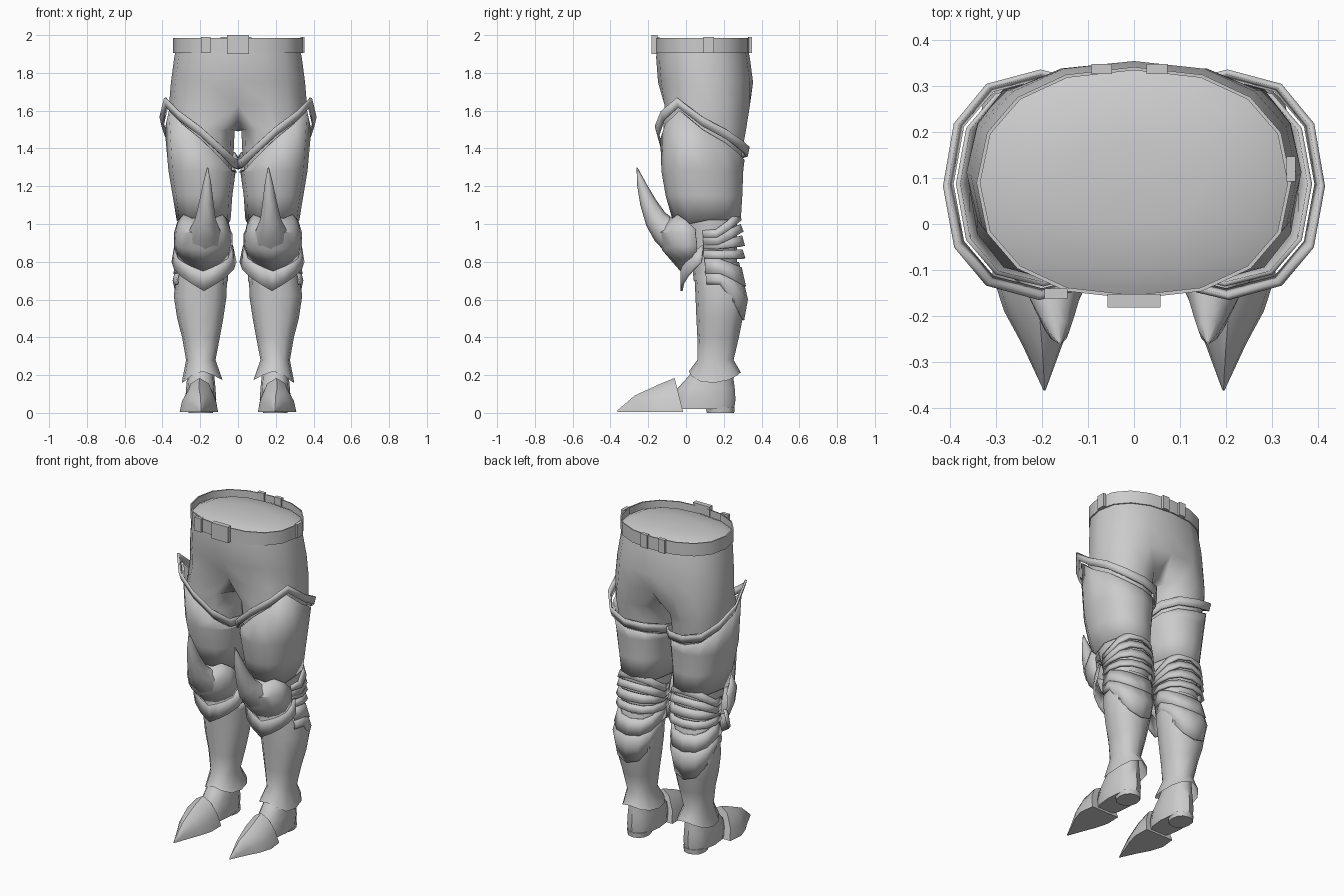
import bpy, bmesh, math
from mathutils import Vector

if "Cube" in bpy.data.objects:
    bpy.data.objects.remove(bpy.data.objects["Cube"])

grey = bpy.data.materials.new("plain_grey")
grey.diffuse_color = (0.6, 0.6, 0.6, 1)
grey.use_nodes = True
grey.node_tree.nodes["Principled BSDF"].inputs["Base Color"].default_value = grey.diffuse_color


def finish(name, bm, thick=0, angle=40, mirror=True):
    """Turn a bmesh into a smooth shaded object, optionally mirrored to the other leg."""
    bmesh.ops.recalc_face_normals(bm, faces=bm.faces)
    me = bpy.data.meshes.new(name)
    bm.to_mesh(me)
    bm.free()
    me.materials.append(grey)
    ob = bpy.data.objects.new(name, me)
    bpy.context.collection.objects.link(ob)
    bpy.ops.object.select_all(action='DESELECT')
    ob.select_set(True)
    bpy.context.view_layer.objects.active = ob
    bpy.ops.object.shade_smooth_by_angle(angle=math.radians(angle))
    if thick:
        m = ob.modifiers.new("thickness", 'SOLIDIFY')
        m.thickness = thick
        m.offset = -1
    if mirror:
        m = ob.modifiers.new("other_leg", 'MIRROR')
        m.use_mirror_merge = False
    return ob


def oval(cx, rx, y0, y1, deg, power=2.3):
    """Point on a rounded-box outline; 0 is outward, 90 is the back."""
    c, s = math.cos(math.radians(deg)), math.sin(math.radians(deg))
    e = 2 / power
    return (cx + rx * math.copysign(abs(c) ** e, c),
            (y0 + y1) / 2 + (y1 - y0) / 2 * math.copysign(abs(s) ** e, s))


def bridge(bm, a, b, closed=True):
    n = len(a)
    for i in range(n if closed else n - 1):
        j = (i + 1) % n
        bm.faces.new((a[i], a[j], b[j], b[i]))


def shell(name, rows, angles, closed=True, caps=False, thick=0, power=2.3, mirror=True):
    """Loft rows of (z or list of z, cx, rx, y0, y1) along the given angles."""
    bm = bmesh.new()
    rings = []
    for z, cx, rx, y0, y1 in rows:
        zs = z if isinstance(z, list) else [z] * len(angles)
        rings.append([bm.verts.new((*oval(cx, rx, y0, y1, a, power), zz))
                      for a, zz in zip(angles, zs)])
    for a, b in zip(rings, rings[1:]):
        bridge(bm, a, b, closed)
    if caps:
        bm.faces.new(rings[0])
        bm.faces.new(rings[-1])
    return finish(name, bm, thick, mirror=mirror)


def box(name, x, y, z, size, mirror=False):
    bm = bmesh.new()
    bmesh.ops.create_cube(bm, size=1)
    for v in bm.verts:
        v.co = Vector((x, y, z)) + v.co * Vector(size)
    return finish(name, bm, mirror=mirror)


A12 = [i * 30 for i in range(12)]
A16 = [i * 22.5 for i in range(16)]

# Trousers: hip rings that split into two leg tubes at the crotch
bm = bmesh.new()
prev = None
for z, rx, y0, y1 in [(1.94, .325, -.155, .325), (1.88, .338, -.158, .338),
                      (1.75, .355, -.148, .355), (1.63, .365, -.13, .355)]:
    ring = [bm.verts.new((*oval(0, rx, y0, y1, a), z)) for a in A16]
    if prev:
        bridge(bm, prev, ring)
    prev = ring
prev[12].co.y, prev[4].co.y = -.10, .335
mid = [bm.verts.new((0, y, z)) for y, z in [(.22, 1.52), (.10, 1.49), (-.02, 1.52)]]
for side in (1, -1):
    half = [prev[(12 + i * side) % 16] for i in range(9)]
    top = half + mid
    for z, cx, rx, y0, y1 in [(1.5, .19, .172, -.12, .318), (1.4, .187, .165, -.115, .30),
                              (1.2, .185, .145, -.09, .28)]:
        ring = []
        for i in range(12):
            x, y = oval(cx, rx, y0, y1, -120 + 30 * i)
            ring.append(bm.verts.new((side * x, y, z)))
        bridge(bm, top, ring)
        top = ring
finish("trousers", bm, angle=60, mirror=False)

# Belt with domed waist cap, buckle and loops
shell("belt", [(1.905, 0, .335, -.155, .335), (1.905, 0, .343, -.163, .342),
               (1.985, 0, .343, -.163, .342), (1.985, 0, .335, -.155, .335)],
      A16, mirror=False)
shell("waist_cap", [(1.94, 0, .337, -.157, .337), (1.965, 0, .28, -.11, .29),
                    (1.98, 0, .15, 0, .18), (1.983, 0, .03, .08, .1)],
      A16, caps=True, mirror=False)
box("buckle", 0, -.167, 1.95, (.115, .03, .1))
box("front_loop", -.17, -.151, 1.948, (.05, .022, .085))
for x in (.05, -.07):
    box("back_loop", x, .338, 1.948, (.045, .022, .085))
box("side_loop", .342, .12, 1.948, (.02, .055, .085))

# Thigh armour with a raised slanting rim
rim = [1.57, 1.50, 1.44, 1.41, 1.40, 1.38, 1.34, 1.35, 1.42, 1.52, 1.60, 1.67]
low = [z - .05 for z in rim]
shell("thigh_rim", [(low, .200, .193, -.140, .315), (rim, .203, .202, -.155, .325)],
      A12, thick=.012)
shell("thigh_armour", [([z - .02 for z in low], .198, .190, -.136, .310),
                       (1.28, .190, .178, -.130, .303), (1.15, .188, .158, -.108, .298),
                       ([1.02] * 7 + [1.0] * 5, .182, .143, -.065, .29)], A12, thick=.01)

# Knee and lower leg under the plates
shell("inner_leg", [(1.12, .182, .14, -.06, .27), (1.0, .182, .135, -.02, .27),
                    (.85, .182, .13, .03, .27), (.7, .19, .12, .04, .27)], A12, caps=True)

# Knee cup: front half arc closing around the joint
F = [180 + 22.5 * i for i in range(9)]


def arch(side, centre):
    return [side + (centre - side) * (1 - abs(i - 4) / 4) for i in range(9)]


shell("knee_cup", [([.97, 1.02, 1.05, 1.03, 1.04, 1.03, 1.05, 1.02, .97], .185, .145, -.085, .19),
                   (arch(.95, .96), .185, .155, -.15, .25),
                   (arch(.89, .86), .185, .155, -.125, .24),
                   (arch(.84, .75), .185, .143, -.03, .14)],
      F, closed=False, thick=.012, power=2)

# Knee spike swept up from the cup to a point
bm = bmesh.new()
prev = None
for x, w, fy, fz, by, bz in [(.178, .105, -.09, .83, 0, 1.02), (.176, .08, -.165, .91, -.07, 1.03),
                             (.173, .055, -.21, .99, -.11, 1.06), (.168, .038, -.242, 1.1, -.16, 1.13),
                             (.164, .024, -.258, 1.2, -.205, 1.205), (.161, .003, -.262, 1.3, -.257, 1.3)]:
    ring = []
    for i in range(8):
        t = i * math.pi / 4
        k = (1 + math.cos(t)) / 2
        ring.append(bm.verts.new((x + w * math.sin(t), by + (fy - by) * k, bz + (fz - bz) * k)))
    if prev:
        bridge(bm, prev, ring)
    prev = ring
bm.faces.new(prev)
finish("knee_spike", bm, angle=50)

# Chevron plate below the knee
shell("knee_chevron", [(arch(.89, .76), .182, .155, -.03, .21),
                       (arch(.80, .645), .18, .172, -.03, .19)],
      F, closed=False, thick=.012, power=2)

# Straps wrapping the back of the knee
B = [-30 + 30 * i for i in range(9)]


def sag(side, back):
    return [side + (back - side) * max(0, math.sin(math.radians(a))) for a in B]


for s0, b0, s1, b1, flare in [(.97, 1.07, .93, 1.02, .295), (.95, 1.0, .89, .96, .305),
                              (.91, .94, .87, .885, .312), (.86, .865, .82, .82, .315)]:
    shell("knee_strap", [(sag(s0, b0), .184, .138, .03, flare - .015),
                         (sag(s1, b1), .184, .150, .03, flare)],
          B, closed=False, thick=.015)

# Calf plates overlapping down the back
shell("upper_calf_plate", [(sag(.82, .77), .186, .138, .04, .295),
                           (sag(.74, .67), .196, .146, .04, .318)],
      B, closed=False, thick=.012)
shell("lower_calf_plate", [(sag(.75, .70), .194, .14, .04, .305),
                           (sag(.70, .60), .2, .146, .045, .328),
                           (sag(.68, .49), .2, .136, .05, .308)],
      B, closed=False, thick=.01)

# Shin greave with a flared ankle cuff
cuff = [.16, .175, .2, .215, .2, .185, .175, .18, .2, .22, .195, .165]
shell("greave", [(.80, .184, .125, .04, .28), (.72, .192, .133, .045, .30),
                 (.62, .2, .14, .05, .318), (.5, .2, .122, .055, .3),
                 (.4, .196, .1, .06, .28), (.28, .197, .078, .06, .252),
                 (cuff, .19, .108, .015, .29)], A12)

# Boot, heel block and pointed toe plate
shell("boot", [(.02, .197, .078, -.06, .255), (.07, .197, .082, -.06, .262),
               (.13, .197, .078, -.045, .258), (.19, .197, .072, .01, .25),
               (.26, .197, .066, .06, .245)], A12, caps=True)
shell("heel", [(0, .197, .064, .11, .255), (.03, .197, .068, .105, .258)], A12, caps=True)
bm = bmesh.new()
prev = None
for y, slant, cx, w, h in [(-.015, .045, .203, .096, .18), (-.11, .035, .207, .102, .145),
                           (-.19, .02, .205, .078, .115), (-.26, .01, .2, .045, .088),
                           (-.32, 0, .197, .02, .045), (-.363, 0, .195, .002, .008)]:
    ring = []
    for i in range(7):
        t = math.pi * i / 6
        k = math.sin(t) ** 1.25
        ring.append(bm.verts.new((cx + w * math.cos(t), y - slant * k, .005 + h * k)))
    if prev:
        bridge(bm, prev, ring)
    else:
        bm.faces.new(ring)
    prev = ring
bm.faces.new(prev)
finish("toe_plate", bm)
